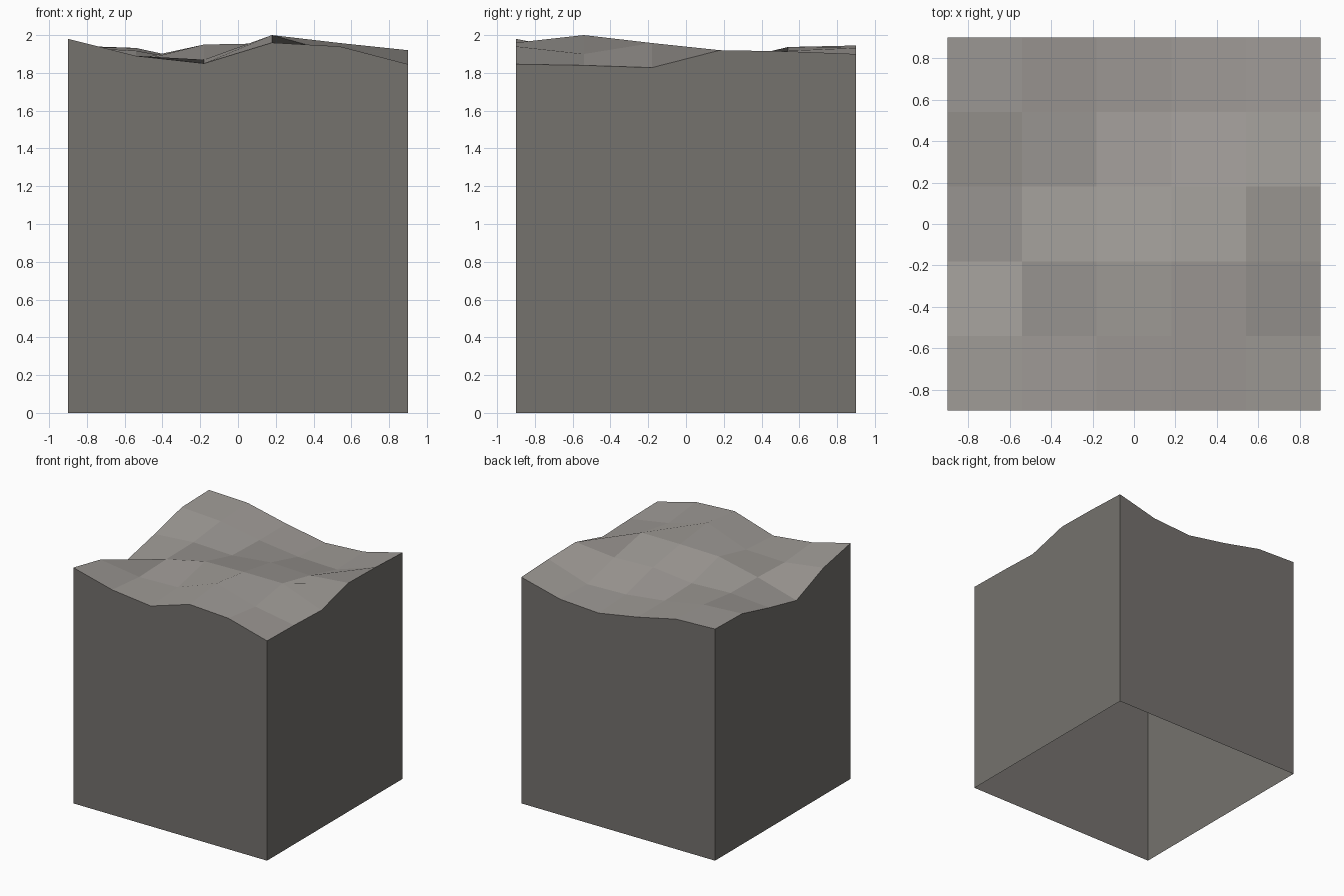
import bpy
import bmesh

if "Cube" in bpy.data.objects:
    bpy.data.objects.remove(bpy.data.objects["Cube"], do_unlink=True)


def make_material(name, rgb):
    mat = bpy.data.materials.new(name)
    mat.use_nodes = True
    mat.diffuse_color = (*rgb, 1)
    mat.node_tree.nodes["Principled BSDF"].inputs["Base Color"].default_value = (*rgb, 1)
    return mat


def add_object(name, bm, mat):
    mesh = bpy.data.meshes.new(name)
    bm.to_mesh(mesh)
    bm.free()
    mesh.materials.append(mat)
    obj = bpy.data.objects.new(name, mesh)
    bpy.context.collection.objects.link(obj)
    return obj


light_stone = make_material("light_stone", (0.345, 0.325, 0.305))
dark_stone = make_material("dark_stone", (0.178, 0.168, 0.155))

HALF = 0.9
CELLS = 5
STEP = 2 * HALF / CELLS

# Surface heights, one row per step from front to back
HEIGHTS = [
    [1.98, 1.89, 1.85, 1.96, 1.94, 1.846],
    [1.91, 1.86, 1.87, 2.00, 1.90, 1.84],
    [1.773, 1.872, 1.95, 1.957, 1.958, 1.828],
    [1.85, 1.877, 1.863, 1.90, 1.887, 1.92],
    [1.937, 1.917, 1.853, 1.81, 1.80, 1.914],
    [1.945, 1.932, 1.853, 1.79, 1.811, 1.90],
]


def coord(i, j):
    return (-HALF + i * STEP, -HALF + j * STEP, HEIGHTS[j][i])


# Uneven rocky top, flat shaded
bm = bmesh.new()
grid = [[bm.verts.new(coord(i, j)) for i in range(CELLS + 1)] for j in range(CELLS + 1)]
for j in range(CELLS):
    for i in range(CELLS):
        bm.faces.new((grid[j][i], grid[j][i + 1], grid[j + 1][i + 1], grid[j + 1][i]))
add_object("rocky_top", bm, light_stone)

# Side walls follow the rim down to the ground; the underside is open
n = CELLS
rim = [(i, 0) for i in range(n)] + [(n, j) for j in range(n)]
rim += [(n - i, n) for i in range(n)] + [(0, n - j) for j in range(n)]
bm = bmesh.new()
upper = [bm.verts.new(coord(i, j)) for i, j in rim]
lower = [bm.verts.new((v.co.x, v.co.y, 0)) for v in upper]
for k in range(len(rim)):
    m = (k + 1) % len(rim)
    bm.faces.new((lower[k], lower[m], upper[m], upper[k]))
add_object("side_walls", bm, dark_stone)
